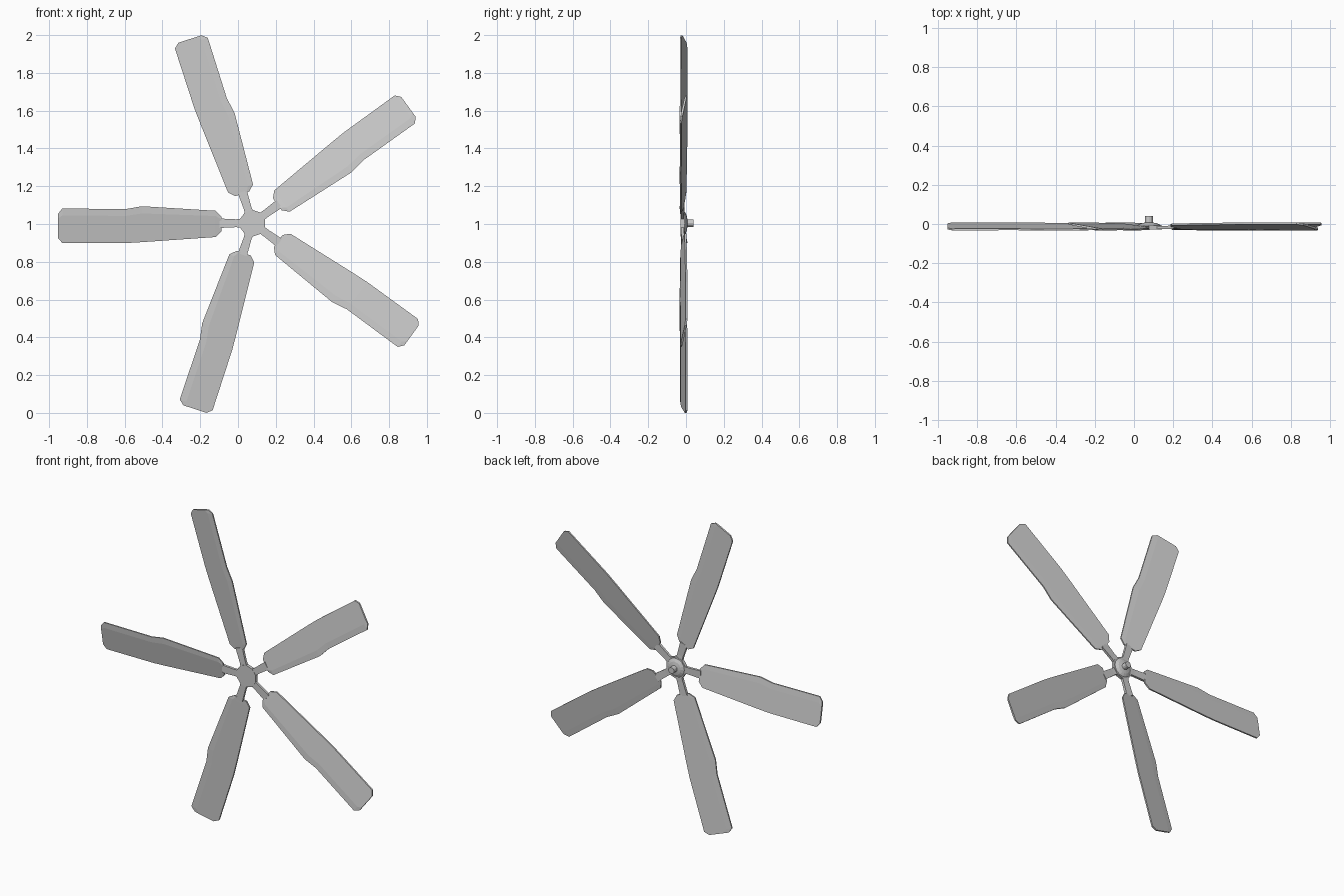
import bpy, bmesh, math
from mathutils import Matrix

if "Cube" in bpy.data.objects:
    bpy.data.objects.remove(bpy.data.objects["Cube"])

CX, CZ = 0.077, 1.004          # hub axis, which runs along y
ANGLES = [36, 108, 180, 252, 324]


def finish(bm, name):
    bmesh.ops.recalc_face_normals(bm, faces=bm.faces)
    me = bpy.data.meshes.new(name)
    bm.to_mesh(me)
    bm.free()
    ob = bpy.data.objects.new(name, me)
    bpy.context.collection.objects.link(ob)
    return ob


def place(r, t, y, deg):
    a = math.radians(deg)
    return (CX + r * math.cos(a) + t * math.sin(a), y,
            CZ + r * math.sin(a) - t * math.cos(a))


def loft(name, stations, deg, section):
    """Skin closed cross-sections placed along one radial direction."""
    bm = bmesh.new()
    rings = [[bm.verts.new(place(s[0], t, y, deg)) for t, y in section(*s[1:])]
             for s in stations]
    n = len(rings[0])
    for a, b in zip(rings, rings[1:]):
        for i in range(n):
            bm.faces.new((a[i], a[(i + 1) % n], b[(i + 1) % n], b[i]))
    bm.faces.new(rings[0])
    bm.faces.new(rings[-1])
    return finish(bm, name)


def pitch(t):
    return -0.015 - 0.17 * t


def blade_section(lead, trail):
    crease = lead - 0.2 * (lead - trail)
    return [(lead, pitch(lead) - 0.004), (crease, pitch(crease) - 0.007),
            (trail, pitch(trail) - 0.005), (trail, pitch(trail) + 0.005),
            (crease, pitch(crease) + 0.005), (lead, pitch(lead) + 0.004)]


def arm_section(w, y, h):
    return [(w, y - h), (-w, y - h), (-w, y + h), (w, y + h)]


# Five pitched blades: radius, leading edge, trailing edge
BLADE = [(0.165, 0.035, -0.043), (0.195, 0.066, -0.073), (0.585, 0.090, -0.100),
         (0.672, 0.075, -0.105), (1.007, 0.078, -0.105), (1.030, 0.050, -0.078)]
# Arms: radius, half width, y centre, half thickness
ARM = [(0.05, 0.022, -0.018, 0.009), (0.09, 0.021, -0.018, 0.008),
       (0.175, 0.025, -0.016, 0.008)]
for i, deg in enumerate(ANGLES, 1):
    loft(f"blade_{i}", BLADE, deg, blade_section)
    loft(f"arm_{i}", ARM, deg, arm_section)

# Ten-sided hub plate between the arms
bm = bmesh.new()
corners = [(0.068, t, deg) for deg in ANGLES for t in (0.020, -0.020)]
front = [bm.verts.new(place(r, t, -0.028, d)) for r, t, d in corners]
back = [bm.verts.new(place(r, t, -0.008, d)) for r, t, d in corners]
bm.faces.new(front)
bm.faces.new(back)
for i in range(10):
    j = (i + 1) % 10
    bm.faces.new((front[i], front[j], back[j], back[i]))
finish(bm, "hub_plate")


def turned(name, profile, sides=16):
    """Solid of revolution round the hub axis from (radius, y) points."""
    bm = bmesh.new()
    rings = [[bm.verts.new(place(r, 0, y, 360 * k / sides)) for k in range(sides)]
             for r, y in profile]
    for a, b in zip(rings, rings[1:]):
        for k in range(sides):
            m = (k + 1) % sides
            bm.faces.new((a[k], a[m], b[m], b[k]))
    bm.faces.new(rings[0])
    bm.faces.new(rings[-1])
    return finish(bm, name)


# Rounded hub back and shaft stub
turned("hub_dome", [(0.064, -0.014), (0.058, -0.005), (0.042, 0.003), (0.018, 0.008)])
turned("shaft_stub", [(0.020, 0.0), (0.020, 0.040)], 12)
